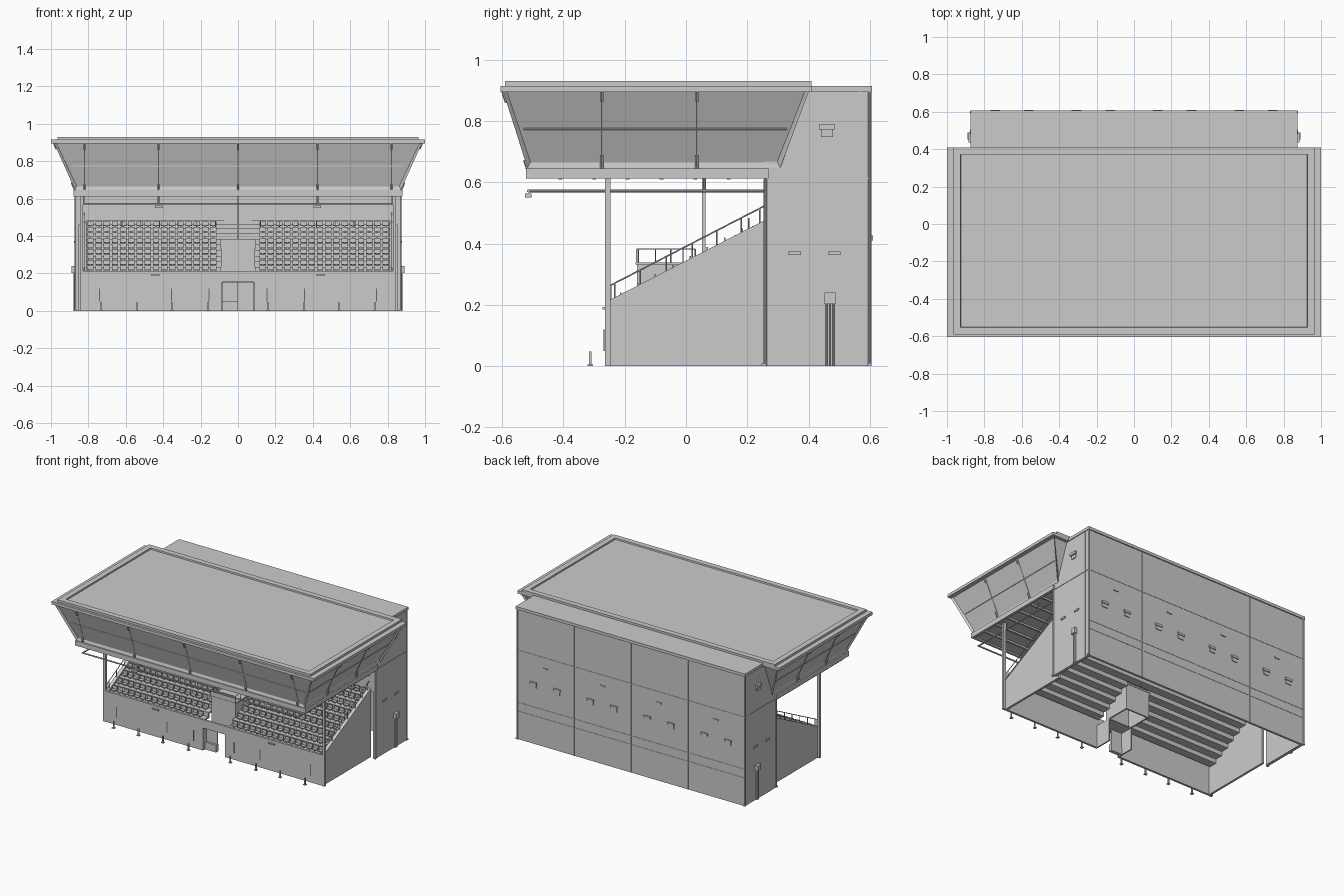
import bpy, bmesh
from mathutils import Vector, Matrix

if "Cube" in bpy.data.objects:
    bpy.data.objects.remove(bpy.data.objects["Cube"])


def finish(name, bm):
    bmesh.ops.recalc_face_normals(bm, faces=bm.faces)
    me = bpy.data.meshes.new(name)
    bm.to_mesh(me)
    bm.free()
    ob = bpy.data.objects.new(name, me)
    bpy.context.collection.objects.link(ob)
    return ob


def boxes(name, items, mirror=False):
    """One object from boxes given as (x0, x1, y0, y1, z0, z1)."""
    bm = bmesh.new()
    items = list(items)
    if mirror:
        items += [(-b[1], -b[0], *b[2:]) for b in items]
    for x0, x1, y0, y1, z0, z1 in items:
        m = Matrix.Translation(((x0 + x1) / 2, (y0 + y1) / 2, (z0 + z1) / 2))
        bmesh.ops.create_cube(bm, size=1, matrix=m @ Matrix.Diagonal((x1 - x0, y1 - y0, z1 - z0, 1)))
    return finish(name, bm)


def rods(name, items, r=0.003, sides=8, mirror=False):
    """One object from straight round bars given as (start, end)."""
    bm = bmesh.new()
    items = [(Vector(a), Vector(b)) for a, b in items]
    if mirror:
        f = Vector((-1, 1, 1))
        items += [(a * f, b * f) for a, b in items]
    for a, b in items:
        d = b - a
        m = Matrix.Translation((a + b) / 2) @ d.to_track_quat('Z', 'Y').to_matrix().to_4x4()
        bmesh.ops.create_cone(bm, cap_ends=True, segments=sides, radius1=r, radius2=r, depth=d.length, matrix=m)
    return finish(name, bm)


def extrude_x(bm, profile, x0, x1):
    """Extrude a (y, z) outline between two x positions."""
    face = bm.faces.new([bm.verts.new((x0, y, z)) for y, z in profile])
    res = bmesh.ops.extrude_face_region(bm, geom=[face])
    bmesh.ops.translate(bm, vec=(x1 - x0, 0, 0), verts=[v for v in res['geom'] if isinstance(v, bmesh.types.BMVert)])


# ---- Rear building, open underneath
boxes("rear_wall", [(-.87, .87, .585, .6, 0, .9)])
boxes("rear_side_walls", [(.85, .87, .26, .6, 0, .9)], True)
boxes("rear_inner_wall", [(-.85, .85, .255, .27, .46, .9)])
boxes("rear_roof_slab", [(-.875, .875, .30, .607, .895, .915)])
boxes("side_wall_bands", [(.87, .873, .26, .6, .609, .615), (.87, .872, .566, .569, 0, .9)], True)
boxes("rear_wall_bands", [(-.87, .87, .6, .602, z, z + .005) for z in (.19, .25, .61)]
      + [(x - .003, x + .003, .6, .602, 0, .9) for x in (-.435, 0, .435)])
rods("corner_pipes", [((.868, .6, 0), (.868, .6, .9)), ((.868, .259, 0), (.868, .259, .61))], .006, 10, True)
boxes("pipe_feet", [(.86, .876, y - .008, y + .005, 0, .008) for y in (.6, .255)], True)

# ---- Hooded vents on the back and sides, windows, service ducts
vents, lamps = [], []
for c in (-.652, -.217, .217, .652):
    for x in (c - .09, c + .09):
        vents += [(x - .026, x + .026, .6, .610, .41, .426), (x - .02, x + .02, .6, .605, .385, .41)]
    lamps.append((c - .018, c + .018, .6, .606, .535, .543))
boxes("rear_vents", vents)
boxes("rear_lamps", lamps)
boxes("side_vents", [(.87, .885, .435, .485, .772, .79), (.87, .876, .44, .48, .748, .772)], True)
boxes("side_windows", [(.87, .876, y - .02, y + .02, .362, .374) for y in (.355, .485)], True)
boxes("side_duct_head", [(.87, .89, .452, .488, .203, .24)], True)
rods("side_duct_pipes", [((.876, y, 0), (.876, y, .205)) for y in (.46, .47, .48)], .004, 8, True)

# ---- Raked terrace: a folded sheet of steps
N, Y0, Z0, DY, DZ = 9, -.25, .205, .0567, .0297
def step_profile(first):
    top = []
    for i in range(first, N):
        y, z = Y0 + i * DY, Z0 + i * DZ
        top += [(y, z), (y + DY, z)]
    return top + [(y + .012, z - .012) for y, z in reversed(top)]

bm = bmesh.new()
extrude_x(bm, step_profile(0), -.83, -.09)
extrude_x(bm, step_profile(0), .09, .83)
extrude_x(bm, step_profile(5), -.09, .09)
finish("terrace_steps", bm)

bm = bmesh.new()
side = [(-.25, 0), (.262, 0), (.262, .475), (-.25, .212)]
extrude_x(bm, side, .815, .83)
extrude_x(bm, side, -.83, -.815)
finish("terrace_side_walls", bm)
bm = bmesh.new()
cap = [(-.255, .205), (.262, .472), (.262, .479), (-.255, .213)]
extrude_x(bm, cap, .811, .834)
extrude_x(bm, cap, -.834, -.811)
finish("side_wall_coping", bm)

# ---- Front wall with central doorway
boxes("front_wall", [(.085, .83, -.262, -.247, 0, .212)], True)
boxes("door_header", [(-.085, .085, -.262, -.247, .155, .212)])
boxes("tunnel_walls", [(.083, .092, -.25, -.13, 0, .155)], True)
boxes("tunnel_ceiling", [(-.09, .09, -.25, -.13, .15, .158)])
boxes("door_leaf", [(-.083, 0, -.225, -.217, .05, .152), (-.083, 0, -.24, -.215, 0, .05)])
boxes("front_wall_lamps", [(.42, .465, -.272, -.262, .185, .193)], True)
rods("front_wall_pipes", [((x, -.266, .05), (x, -.266, .12)) for x in (.155, .355, .74)], .003, 6, True)

# ---- Entrance box rising out of the seating
boxes("entrance_box", [(-.09, .09, -.16, -.15, .155, .335), (.082, .092, -.16, .035, .155, .335),
                       (-.092, -.082, -.16, .035, .155, .335), (-.09, .09, .025, .035, .155, .345)])
boxes("entrance_box_top", [(-.097, .097, -.165, .038, .332, .338)])
boxes("entrance_parapet", [(-.095, .095, -.163, -.158, .338, .38)])
rods("entrance_rail", [((.09, -.16, .382), (.09, .03, .382)), ((0, -.16, .382), (.095, -.16, .382))]
     + [((.09, y, .335), (.09, y, .382)) for y in (-.155, -.1, -.05, -.01, .03)], .002, 6, True)

# ---- Seats in nine rows, left out where the entrance box stands
seats = []
for r in range(N):
    y, z = Y0 + r * DY, Z0 + r * DZ
    for i in range(16):
        x = .115 + i * .0438
        seats += [(x, x + .034, y + .012, y + .036, z + .010, z + .015),
                  (x, x + .034, y + .034, y + .039, z + .010, z + .036),
                  (x + .013, x + .021, y + .020, y + .034, z, z + .010)]
boxes("seats", seats, True)

# ---- Hand rails
slope = DZ * N / (DY * N)
def rail_z(y):
    return .212 + (y + .25) * .515
rods("side_hand_rails", [((.822, -.25, .262), (.822, .26, .525))]
     + [((.822, y, rail_z(y)), (.822, y, rail_z(y) + .05)) for y in
        (-.245, -.232, -.15, -.065, .02, .1, .18, .24)], .0025, 6, True)
rods("top_hand_rail", [((.075, .205, .482), (.815, .205, .482))]
     + [((x / 100, .205, .43), (x / 100, .205, .482)) for x in range(12, 82, 10)], .002, 6, True)

# ---- Bollards in front of the stand
boll = []
for x in (.16, .355, .54, .73):
    boll += [(x - .004, x + .004, -.316, -.308, 0, .048), (x - .009, x + .009, -.321, -.303, 0, .005)]
boxes("bollards", boll, True)

# ---- Roof posts
boxes("front_posts", [(.828, .846, -.264, -.247, 0, .615)], True)
boxes("middle_post", [(-.006, .006, .052, .064, .335, .615)])

# ---- Roof: soffit, flared fascia with recessed panels, top slabs
boxes("roof_soffit", [(-.87, .87, -.515, .27, .622, .65)])
boxes("soffit_rim", [(-.88, .88, -.522, -.508, .612, .645), (.862, .88, -.522, .27, .612, .645),
                     (-.88, -.862, -.522, .27, .612, .645)])
boxes("soffit_ribs", [(-.862, .862, y - .006, y + .006, .610, .622) for y in (-.41, -.3, -.19, -.08, .03, .14)])
TOP, BOT = (.985, -.598, .402, .9), (.872, -.518, .308, .648)
bm = bmesh.new()
rings = [[bm.verts.new((sx * hx, (y0, y1)[k], z)) for sx, k in ((-1, 0), (1, 0), (1, 1), (-1, 1))]
         for hx, y0, y1, z in (BOT, TOP)]
sides = [bm.faces.new((rings[0][i], rings[0][(i + 1) % 4], rings[1][(i + 1) % 4], rings[1][i])) for i in range(4)]
bm.faces.new(rings[0][::-1])
bm.faces.new(rings[1])
bm.normal_update()
bmesh.ops.inset_individual(bm, faces=sides, thickness=.018, depth=-.01)
finish("roof_fascia", bm)

boxes("roof_edge_slab", [(-1, 1, -.605, .41, .895, .915)])
bm = bmesh.new()
bmesh.ops.create_cube(bm, size=1, matrix=Matrix.Translation((0, -.09, .919)) @ Matrix.Diagonal((1.93, 1.0, .022, 1)))
top = [f for f in bm.faces if f.normal.z > .9]
bmesh.ops.inset_region(bm, faces=top, thickness=.053)
bmesh.ops.inset_region(bm, faces=top, thickness=.002, depth=-.010)
finish("roof_top_panel", bm)

# ---- Fascia mullions, mid bars and brackets
def lerp(a, b, t):
    return a + (b - a) * t

def on_front(x, t, out=0):
    return (x, lerp(BOT[1], TOP[1], t) - out, lerp(BOT[3], TOP[3], t))

def on_side(y, t, out=0):
    return (lerp(BOT[0], TOP[0], t) + out, y, lerp(BOT[3], TOP[3], t))

rods("fascia_mullions", [(on_front(x, .05, -.01), on_front(x, .95, -.01)) for x in (0, .425, .82)]
     + [(on_side(y, .05, -.01), on_side(y, .95, -.01)) for y in (-.275, .035)]
     + [(on_front(0, .5, -.01), on_front(.89, .5, -.01)), (on_side(-.53, .5, -.01), on_side(.33, .5, -.01))],
     .003, 6, True)
rods("fascia_brackets", [(on_front(x, a, 0), on_front(x, b, 0)) for x in (0, .425, .82) for a, b in ((-.05, .1), (.84, .99))]
     + [(on_side(y, a, 0), on_side(y, b, 0)) for y in (-.275, .035) for a, b in ((-.05, .15), (.86, .99))],
     .006, 6, True)

# ---- Lighting bar hung under the roof
rods("lighting_bar", [((0, -.515, .572), (.83, -.515, .572))]
     + [((x, -.515, .572), (x, .26, .572)) for x in (.425, .825)]
     + [((x, y, .57), (x, y, .625)) for x in (.425, .825) for y in (-.255, .06)], .005, 8, True)
boxes("lighting_heads", [(.405, .445, -.525, -.505, .55, .564)], True)
